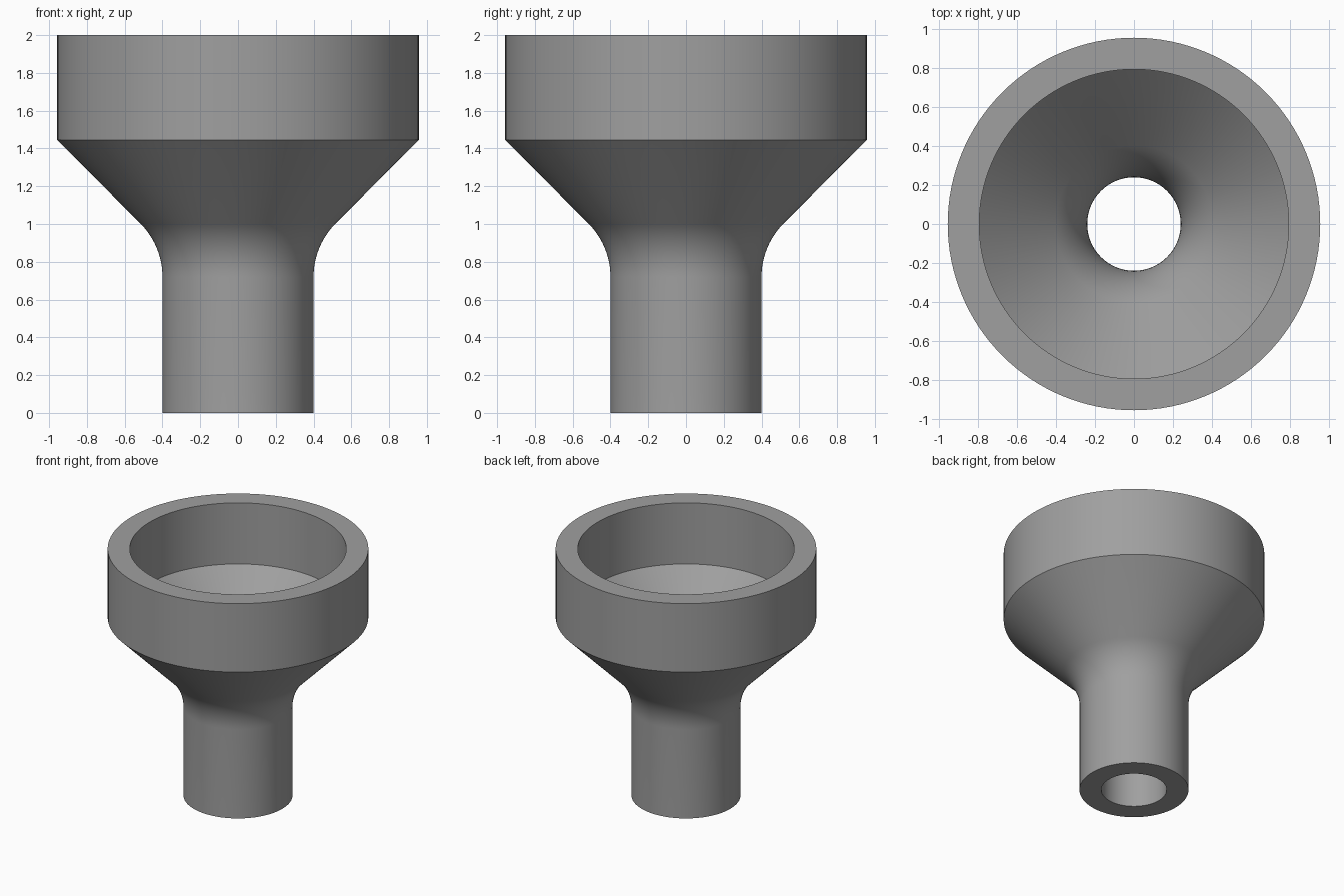
import bpy, bmesh, math

if "Cube" in bpy.data.objects:
    bpy.data.objects.remove(bpy.data.objects["Cube"])

SEGMENTS = 128
BEND = (0.80, 0.72)   # centre of the neck bend in the (radius, height) plane


def bend(radius, steps=12):
    """Arc from the vertical tube wall to the 45 degree cone."""
    return [(BEND[0] - radius * math.cos(a), BEND[1] + radius * math.sin(a))
            for a in (math.pi / 4 * i / steps for i in range(steps + 1))]


# Closed wall section: outside going up, then inside coming down
outer = [(0.40, 0.0)] + bend(0.40) + [(0.957, 1.445), (0.957, 2.0)]
inner = [(0.24, 0.0)] + bend(0.56) + [(0.795, 1.505), (0.795, 2.0)]
section = outer + inner[::-1]

# Revolve the section around z
bm = bmesh.new()
rings = []
for r, z in section:
    rings.append([bm.verts.new((r * math.cos(t), r * math.sin(t), z))
                  for t in (2 * math.pi * k / SEGMENTS for k in range(SEGMENTS))])
for i, low in enumerate(rings):
    high = rings[(i + 1) % len(rings)]
    for k in range(SEGMENTS):
        n = (k + 1) % SEGMENTS
        bm.faces.new((low[k], low[n], high[n], high[k]))
bmesh.ops.recalc_face_normals(bm, faces=bm.faces)

mesh = bpy.data.meshes.new("funnel")
bm.to_mesh(mesh)
bm.free()

# Plain grey body
grey = bpy.data.materials.new("mid grey")
grey.diffuse_color = (0.35, 0.35, 0.35, 1.0)
grey.use_nodes = True
grey.node_tree.nodes["Principled BSDF"].inputs["Base Color"].default_value = grey.diffuse_color
mesh.materials.append(grey)

funnel = bpy.data.objects.new("funnel", mesh)
bpy.context.collection.objects.link(funnel)
bpy.context.view_layer.objects.active = funnel
funnel.select_set(True)
bpy.ops.object.shade_smooth_by_angle(angle=math.radians(30))
